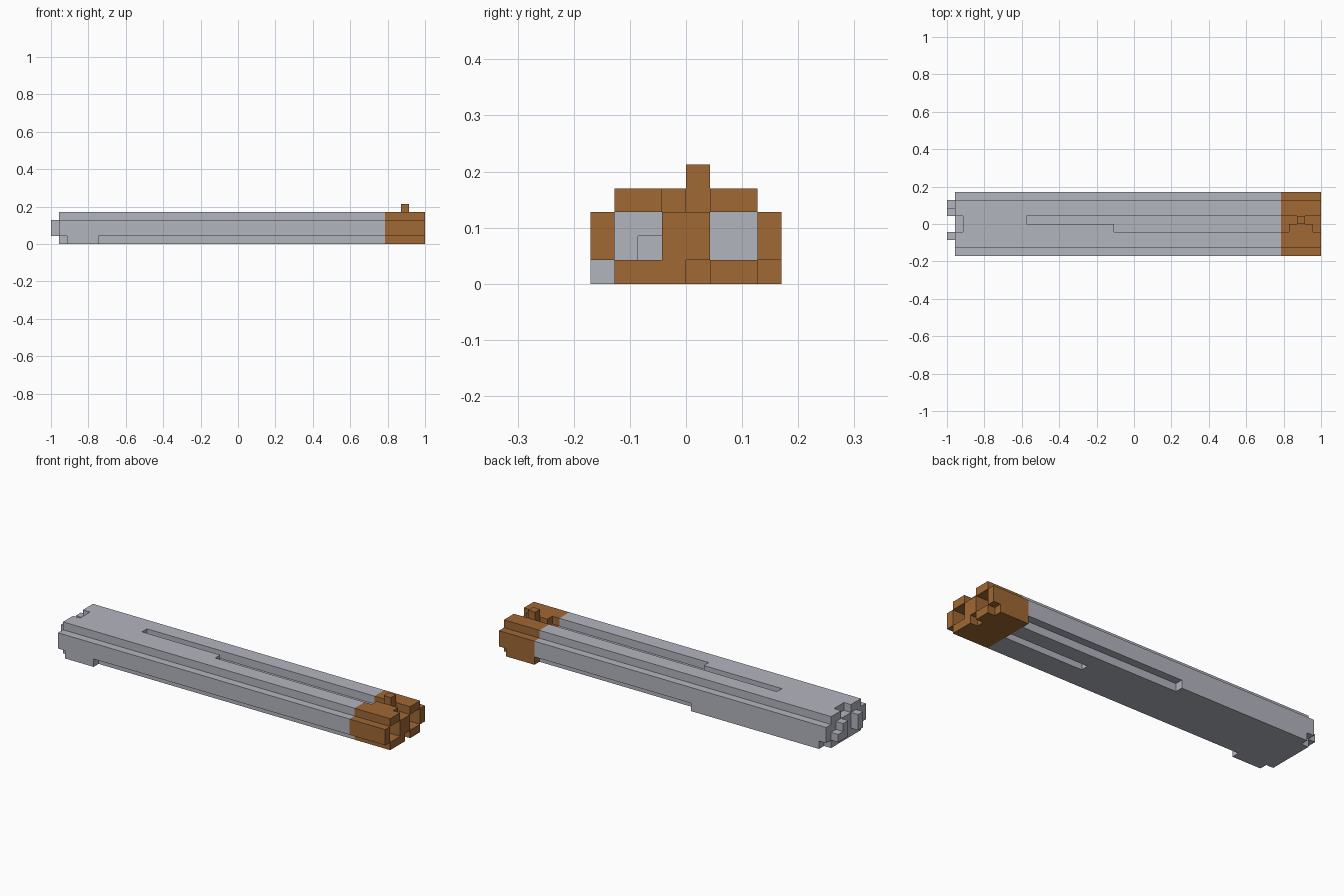
import bpy, bmesh
from mathutils import Vector

cube = bpy.data.objects.get("Cube")
if cube:
    bpy.data.objects.remove(cube, do_unlink=True)

U = 2 / 47                                  # size of one block
ORIGIN = Vector((-1, -4 * U, 0))
SIDES = [Vector(s) for s in ((1, 0, 0), (-1, 0, 0), (0, 1, 0), (0, -1, 0), (0, 0, 1), (0, 0, -1))]


def material(name, rgb):
    m = bpy.data.materials.new(name)
    m.use_nodes = True
    m.diffuse_color = (*rgb, 1)
    m.node_tree.nodes["Principled BSDF"].inputs["Base Color"].default_value = (*rgb, 1)
    return m


grey = material("steel grey", (0.45, 0.46, 0.52))
brown = material("copper brown", (0.35, 0.138, 0.034))

cells = {}                                  # block -> part name


def box(part, x, y, z):
    """Fill a range of blocks with a part, or carve it when part is None."""
    for i in range(*x):
        for j in range(*y):
            for k in range(*z):
                if part:
                    cells[i, j, k] = part
                else:
                    cells.pop((i, j, k), None)


# Stepped bar: grey body and brown end collar
for part, x in (("body", (1, 42)), ("end_collar", (42, 47))):
    box(part, x, (1, 7), (0, 4))
    box(part, x, (0, 8), (1, 3))

# Lower side rails and foot
box("body", (2, 6), (0, 1), (0, 1))
box("body", (2, 20), (7, 8), (0, 1))
box("end_collar", (42, 46), (7, 8), (0, 1))

# Stepped slot along the top
box(None, (10, 47), (4, 5), (3, 4))
box(None, (21, 43), (3, 4), (3, 4))
box(None, (46, 47), (3, 4), (3, 4))
box(None, (1, 2), (3, 5), (3, 4))

# Slot underneath and notch at the collar end
box(None, (31, 42), (4, 5), (0, 1))
box(None, (46, 47), (4, 5), (0, 1))

# Twin sockets in the collar
for y in ((1, 3), (5, 7)):
    box(None, (42, 47), y, (1, 3))
box(None, (41, 42), (2, 3), (1, 2))

# Connector tabs on the other end
box("connector_tabs", (0, 1), (2, 3), (1, 3))
box("connector_tabs", (0, 1), (5, 6), (1, 3))
box("connector_tabs", (0, 1), (6, 7), (1, 2))

# Sight peg in the slot
box("sight_peg", (44, 45), (4, 5), (3, 5))


def build(part, mat):
    """Skin the exposed sides of a part and merge flat areas."""
    bm = bmesh.new()
    for c in [c for c, p in cells.items() if p == part]:
        mid = Vector(c) + Vector((0.5, 0.5, 0.5))
        for n in SIDES:
            if tuple(int(v) for v in Vector(c) + n) in cells:
                continue
            a = Vector((n.y, n.z, n.x)) / 2
            b = n.cross(a)
            corners = [mid + n / 2 + s * a + t * b for s, t in ((1, 1), (-1, 1), (-1, -1), (1, -1))]
            bm.faces.new([bm.verts.new(ORIGIN + v * U) for v in corners])
    bmesh.ops.remove_doubles(bm, verts=bm.verts, dist=U / 100)
    bmesh.ops.dissolve_limit(bm, angle_limit=0.01, verts=bm.verts, edges=bm.edges)
    bmesh.ops.triangulate(bm, faces=[f for f in bm.faces if len(f.verts) > 4])
    mesh = bpy.data.meshes.new(part)
    bm.to_mesh(mesh)
    bm.free()
    mesh.materials.append(mat)
    bpy.context.collection.objects.link(bpy.data.objects.new(part, mesh))


build("body", grey)
build("connector_tabs", grey)
build("end_collar", brown)
build("sight_peg", brown)
